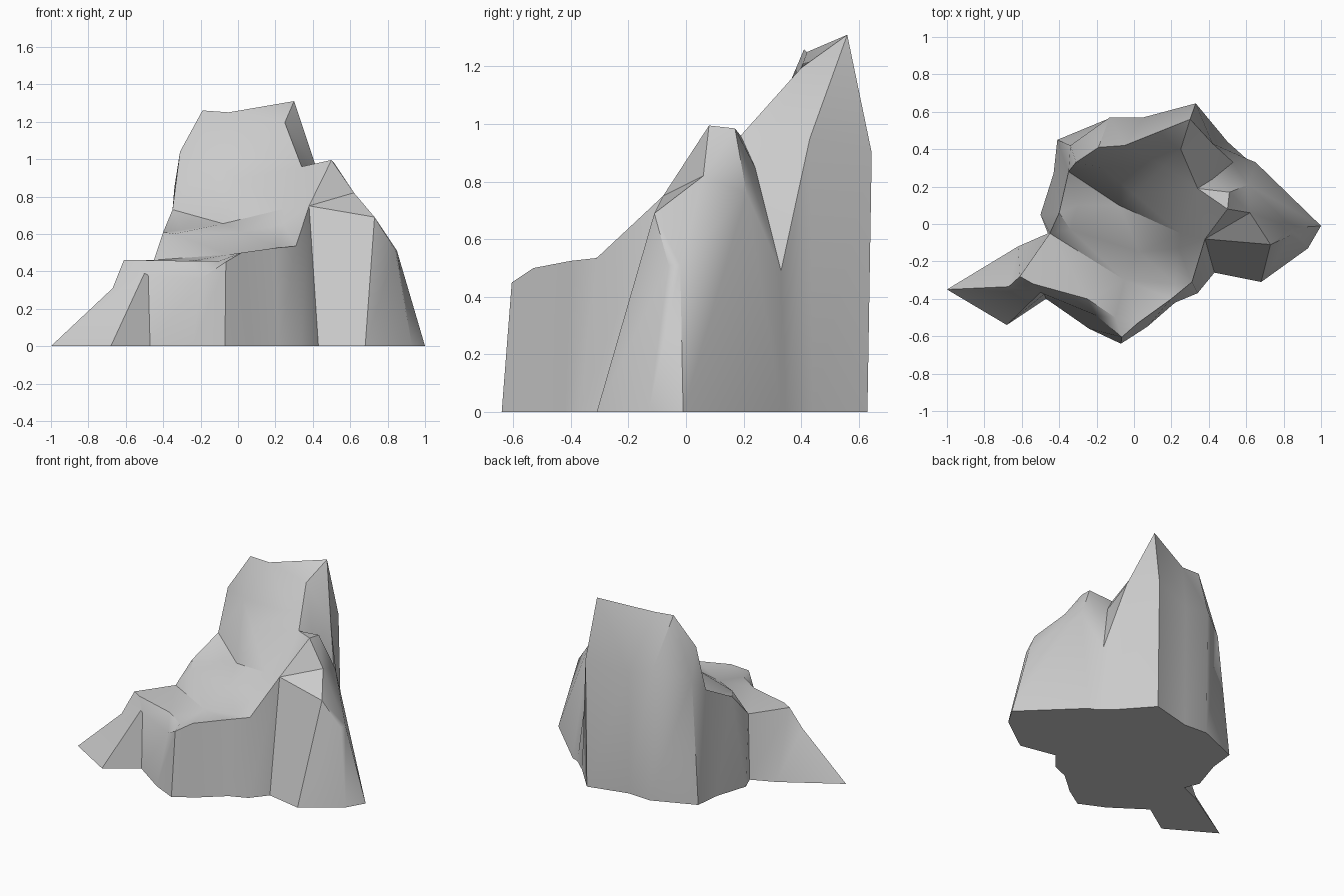
import bpy, bmesh, math
from mathutils import Vector
from mathutils.geometry import delaunay_2d_cdt

if "Cube" in bpy.data.objects:
    bpy.data.objects.remove(bpy.data.objects["Cube"])

# Outer cliff wall: each station is a foot (x, y) and the rim above it (x, y, z)
front_wall = [
    ((-1, -.35), (-.67, -.335, .31)), ((-.68, -.54), (-.5, -.365, .39)),
    ((-.47, -.40), (-.48, -.375, .38)), ((-.24, -.56), (-.2, -.49, .36)),
    ((-.07, -.64), (-.065, -.605, .45)), ((.07, -.55), (.02, -.53, .5)),
    ((.22, -.42), (.2, -.4, .525)), ((.34, -.37), (.31, -.31, .535)),
    ((.43, -.26), (.38, -.08, .75)), ((.68, -.31), (.73, -.11, .69)),
    ((.93, -.13), (.84, -.06, .51)),
]
back_wall = [
    ((1, -.01), (.85, -.02, .51)), ((.65, .33), (.61, .21, .76)),
    ((.6, .35), (.53, .33, .49)), ((.5, .44), (.42, .43, .95)),
    ((.33, .63), (.33, .645, .9)), ((.05, .56), (.05, .57, .85)),
    ((-.12, .57), (-.13, .57, .9)), ((-.41, .45), (-.34, .42, .85)),
    ((-.43, .27), (-.35, .28, .73)), ((-.5, .05), (-.4, .06, .61)),
    ((-.46, -.05), (-.45, -.05, .46)), ((-.62, -.12), (-.61, -.28, .46)),
]
wall = front_wall + back_wall
feet = [Vector((*f, 0)) for f, r in wall]
rims = [r for f, r in wall]
(A, B, C, D, E, F, G, H, I, J, K, L, M, N, O, P, Q, R, S, T, U, V, W) = rims

# Crease lines of the terraces inside the rim
spire, shoulder, crest = (.3, .56, 1.31), (.25, .4, 1.195), (-.05, .42, 1.25)
saddle, knob, step_tip = (.34, .19, .96), (.5, .08, .995), (.25, -.05, .735)
wall_left, step_left = (-.31, .33, 1.04), (-.17, .3, 1.0)
creases = [
    [W, (-.54, -.32, .46), (-.25, -.4, .455), (-.1, -.5, .455), E],      # front ledge brow
    [V, (-.05, -.3, .49), (.22, -.32, .53), H],                         # second tier foot
    [U, (-.34, -.03, .6), (.03, -.15, .61), (.24, -.13, .65), I],       # second tier brow
    [T, (-.08, .1, .655), step_tip, I], [T, (-.3, .1, .62)],            # third tier foot
    [step_left, (.0, .16, .89), step_tip],                              # third tier brow
    [T, step_left, (.16, .31, 1.0), saddle, (.42, .24, .85), N],        # top wall foot, gully
    [T, wall_left], [S, wall_left, (-.19, .41, 1.26), crest, shoulder, saddle],
    [crest, spire, P], [shoulder, spire, O],                            # summit ridges
    [saddle, knob, (.62, .06, .82), J], [knob, (.51, .17, .985), M],    # right knob
]

# Triangulate the terraced top between rim and creases
points = list(rims)
edges = []
for line in creases:
    for p in line:
        if p not in points:
            points.append(p)
    edges += [(points.index(a), points.index(b)) for a, b in zip(line, line[1:])]
out = delaunay_2d_cdt([Vector(p[:2]) for p in points], edges,
                      [list(range(len(rims)))], 1, 1e-5)
bm = bmesh.new()
top = []
for co, orig in zip(out[0], out[3]):
    if orig:
        z = points[orig[0]][2]
    else:
        z = min(points, key=lambda p: (Vector(p[:2]) - co).length)[2]
    top.append(bm.verts.new((co.x, co.y, z)))
for f in out[2]:
    bm.faces.new([top[i] for i in f])

# Side walls and flat underside
base = [bm.verts.new(p) for p in feet]
rim = [bm.verts.new(p) for p in rims]
for i in range(len(base)):
    j = (i + 1) % len(base)
    bm.faces.new((base[i], base[j], rim[j], rim[i]))
bm.faces.new(base[::-1])
bmesh.ops.remove_doubles(bm, verts=bm.verts, dist=1e-4)
bmesh.ops.recalc_face_normals(bm, faces=bm.faces)

mesh = bpy.data.meshes.new("terraced_rock")
bm.to_mesh(mesh)
bm.free()
rock = bpy.data.objects.new("terraced_rock", mesh)
bpy.context.collection.objects.link(rock)
bpy.context.view_layer.objects.active = rock
rock.select_set(True)
bpy.ops.object.shade_smooth_by_angle(angle=math.radians(35))
